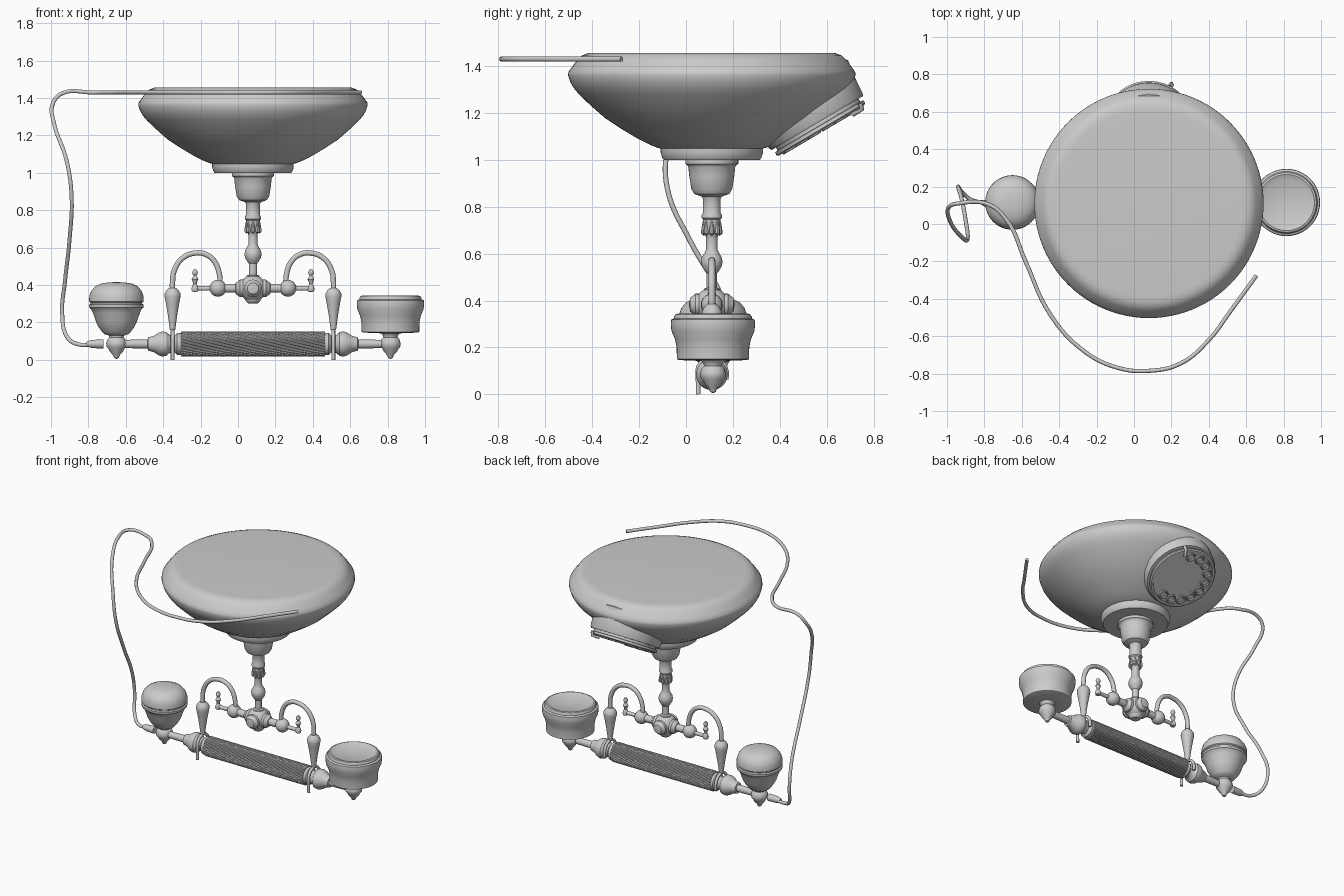
import bpy, bmesh, math
from mathutils import Vector, Matrix

CX, CY = 0.08, 0.11   # axis of body and cradle
HZ = 0.085            # height of handset axis


def finish(bm, name, mat=None):
    bmesh.ops.remove_doubles(bm, verts=bm.verts, dist=1e-5)
    bmesh.ops.recalc_face_normals(bm, faces=bm.faces)
    me = bpy.data.meshes.new(name)
    bm.to_mesh(me)
    bm.free()
    ob = bpy.data.objects.new(name, me)
    if mat:
        ob.matrix_world = mat
    bpy.context.collection.objects.link(ob)
    return ob


def lathe(name, prof, mat, seg=48):
    """Revolve (radius, height) points around local z."""
    bm = bmesh.new()
    vs = [bm.verts.new((r, 0, h)) for r, h in prof]
    es = [bm.edges.new(p) for p in zip(vs, vs[1:])]
    bmesh.ops.spin(bm, geom=vs + es, cent=(0, 0, 0), axis=(0, 0, 1),
                   angle=2 * math.pi, steps=seg, use_merge=True)
    return finish(bm, name, mat)


def at(x, y, z):
    return Matrix.Translation((x, y, z))


def along_x(x, sign=1):
    return at(x, CY, HZ) @ Matrix.Rotation(sign * math.pi / 2, 4, 'Y')


def ball(name, p, r, scale=(1, 1, 1)):
    bm = bmesh.new()
    bmesh.ops.create_uvsphere(bm, u_segments=24, v_segments=14, radius=r)
    return finish(bm, name, at(*p) @ Matrix.Diagonal((*scale, 1)))


def tube(name, pts, r, smooth=True, res=8):
    cu = bpy.data.curves.new(name, 'CURVE')
    cu.dimensions = '3D'
    cu.bevel_depth, cu.bevel_resolution, cu.resolution_u = r, 3, res
    cu.use_fill_caps = True
    if smooth:
        sp = cu.splines.new('BEZIER')
        sp.bezier_points.add(len(pts) - 1)
        for b, p in zip(sp.bezier_points, pts):
            b.co = p
            b.handle_left_type = b.handle_right_type = 'AUTO'
    else:
        sp = cu.splines.new('POLY')
        sp.points.add(len(pts) - 1)
        for b, p in zip(sp.points, pts):
            b.co = (*p, 1)
    ob = bpy.data.objects.new(name, cu)
    bpy.context.collection.objects.link(ob)
    return ob


# Bowl-shaped body with foot ring
lathe("body", [(0, 1.457), (.5, 1.457), (.53, 1.455), (.555, 1.445), (.573, 1.428), (.598, 1.395),
               (.612, 1.375), (.613, 1.36), (.603, 1.33), (.588, 1.305), (.565, 1.278), (.52, 1.235),
               (.455, 1.178), (.39, 1.135), (.32, 1.093), (.265, 1.065), (.235, 1.053), (.218, 1.048),
               (.218, 1.03), (.212, 1.01), (.205, 1.0), (0, 1.0)], at(CX, CY, 0), 96)

# Dial housing, tilted out of the back; local z points outward
N, V = Vector((0, .508, -.861)), Vector((0, .861, .508))
M = Matrix(((-1, 0, 0, CX), (0, V.y, N.y, .56), (0, V.z, N.z, 1.157), (0, 0, 0, 1)))
lathe("dial_housing", [(0, -.19), (.22, -.19), (.25, -.165), (.243, -.12), (.236, -.07), (.232, -.012),
                       (.226, 0), (0, 0)], M, 64)
lathe("dial_plate", [(0, 0), (.205, 0), (.205, .014), (.218, .016), (.22, .03), (.212, .036),
                     (.2, .036), (.197, .03), (0, .03)], M, 64)
for i in range(10):
    a = math.radians(73 + 215 / 9 * i)
    lathe("finger_hole_%d" % (i + 1),
          [(.022, .028), (.022, .04), (.025, .043), (.029, .043), (.032, .04), (.032, .028)],
          M @ at(-.163 * math.cos(a), .163 * math.sin(a), 0), 24)
stop = [M @ Vector(p) for p in ((-.125, .2, .02), (-.12, .195, .046), (-.095, .15, .046))]
tube("finger_stop", stop, .01, False)

# Column under the body
lathe("column", [(0, 1.005), (.113, 1.005), (.113, .983), (.105, .978), (.1, .97), (.096, .93), (.087, .875),
                 (.075, .855), (.042, .843), (.038, .835), (.038, .775), (.043, .765), (.043, .752),
                 (.036, .745), (.034, .69), (.026, .675), (.024, .66), (.024, .62), (.03, .605), (.042, .585),
                 (.046, .565), (.042, .545), (.03, .525), (.022, .515), (.022, .455), (.034, .45),
                 (.036, .43), (0, .42)], at(CX, CY, 0))
for i in range(8):
    R = Matrix.Rotation(i * math.pi / 4, 4, 'Z')
    lathe("column_leaf_%d" % i, [(0, .755), (.006, .73), (.011, .7), (.011, .685), (0, .675)],
          at(CX, CY, 0) @ R @ at(.034, 0, 0), 8)

# Central hub with bosses
ball("hub", (CX, CY, .382), .072)
for i in range(4):
    R = Matrix.Rotation(i * math.pi / 2, 4, 'Z') @ Matrix.Rotation(math.pi / 2, 4, 'Y')
    lathe("hub_boss_%d" % i, [(0, .04), (.047, .045), (.047, .07), (.038, .08), (.03, .092), (0, .098)],
          at(CX, CY, .382) @ R, 24)
lathe("hub_bottom", [(0, .3), (.028, .303), (.04, .315), (.045, .335), (.03, .36)], at(CX, CY, 0), 24)

# Mirrored cradle arms
for s, side in ((-1, "left"), (1, "right")):
    def P(d, z, y=CY):
        return (CX + s * d, y, z)
    tube("arm_rod_" + side, [P(.05, .383), P(.2, .383)], .025, False)
    ball("arm_ball_" + side, P(.187, .383), .045)
    tube("peg_rod_" + side, [P(.2, .382), P(.315, .382)], .013, False)
    lathe("peg_finial_" + side, [(0, .362), (.016, .366), (.02, .38), (.015, .395), (.009, .405), (.012, .418),
                                 (.018, .43), (.012, .443), (.007, .45), (.014, .46), (.015, .47),
                                 (.009, .482), (0, .485)], at(*P(.31, 0)), 20)
    tube("arm_arch_" + side, [P(.175, .4), P(.18, .46), P(.205, .525), P(.25, .563), P(.31, .571),
                              P(.375, .545), P(.42, .48), P(.43, .42), P(.43, .36)], .015)
    lathe("arm_drop_" + side, [(0, .385), (.018, .385), (.032, .372), (.042, .355), (.043, .34), (.037, .31),
                               (.025, .24), (.017, .18), (.014, .16), (0, .158)], at(*P(.43, 0)), 24)
    # Fork holding the handset
    fork = [P(.43, 0, .053), P(.43, .085, .05)]
    for k in range(1, 9):
        a = math.pi * (1 - k / 8 * 1.1)
        fork.append(P(.43, HZ + .072 * math.sin(a), CY + .065 * math.cos(a)))
    tube("cradle_fork_" + side, fork, .01, False)
    # Handset end bulb
    lathe("handle_bulb_" + side, [(0, .37), (.05, .37), (.058, .38), (.06, .405), (.044, .42), (.043, .435),
                                  (.05, .448), (.064, .463), (.067, .485), (.06, .505), (.043, .53), (.036, .56),
                                  (.024, .563), (.022, .7), (.02, .75), (0, .75)], along_x(CX, s), 40)

# Grip with twisted fluting
bm = bmesh.new()
rows = []
NX, NA = 60, 96
for i in range(NX + 1):
    t = i / NX
    ring = []
    for j in range(NA):
        a = 2 * math.pi * j / NA + t * 3.0
        r = .0635 + (.0025 if j % 4 < 2 else -.0025)
        ring.append(bm.verts.new((-.305 + .77 * t, CY + r * math.cos(a), HZ + r * math.sin(a))))
    rows.append(ring)
for A, B in zip(rows, rows[1:]):
    for j in range(NA):
        k = (j + 1) % NA
        bm.faces.new((A[j], A[k], B[k], B[j]))
bm.faces.new(rows[0])
bm.faces.new(rows[-1])
finish(bm, "handle_grip")

# Microphone knob (left) and ear cup (right), sharing the same foot
foot = [(0, .005), (.012, .01), (.018, .025), (.036, .045), (.04, .055), (.052, .07), (.055, .088),
        (.048, .11), (.038, .12), (.04, .13)]
lathe("mouthpiece", foot + [(.066, .138), (.075, .148), (.095, .175), (.108, .2), (.125, .25), (.136, .272),
                            (.145, .28), (.146, .295), (.138, .3), (.138, .306), (.146, .312), (.145, .34),
                            (.135, .368), (.115, .392), (.085, .407), (.045, .414), (0, .416)],
      at(-.65, CY + .005, 0))
lathe("earpiece", foot + [(.05, .142), (.145, .146), (.154, .15), (.155, .2), (.162, .235), (.177, .27),
                          (.18, .3), (.178, .318), (.166, .324), (.166, .33), (.16, .341), (.15, .344),
                          (.142, .341), (.12, .332), (0, .325)], at(.815, CY + .005, 0))

# Cord ferrule and cord
lathe("cord_ferrule", [(0, 0), (.024, 0), (.022, .06), (.013, .09), (0, .09)], along_x(-.72, -1), 20)
tube("cord", [(-.76, .115, .082), (-.86, .125, .085), (-.915, .165, .125), (-.94, .2, .25), (-.925, .15, .42),
              (-.90, .02, .65), (-.89, -.08, .88), (-.915, -.075, 1.06), (-.985, .02, 1.27), (-.99, .09, 1.37),
              (-.94, .11, 1.425), (-.78, .105, 1.43), (-.68, .02, 1.43), (-.58, -.2, 1.43), (-.45, -.48, 1.43),
              (-.28, -.67, 1.43), (-.1, -.765, 1.43), (.08, -.785, 1.43), (.25, -.745, 1.43),
              (.4, -.62, 1.43), (.52, -.46, 1.43), (.655, -.275, 1.43)], .011)

# Smooth shading with sharp edges kept
bpy.ops.object.select_all(action='DESELECT')
for ob in bpy.context.scene.objects:
    if ob.type == 'MESH':
        ob.select_set(True)
        bpy.context.view_layer.objects.active = ob
bpy.ops.object.shade_smooth_by_angle(angle=math.radians(35))
